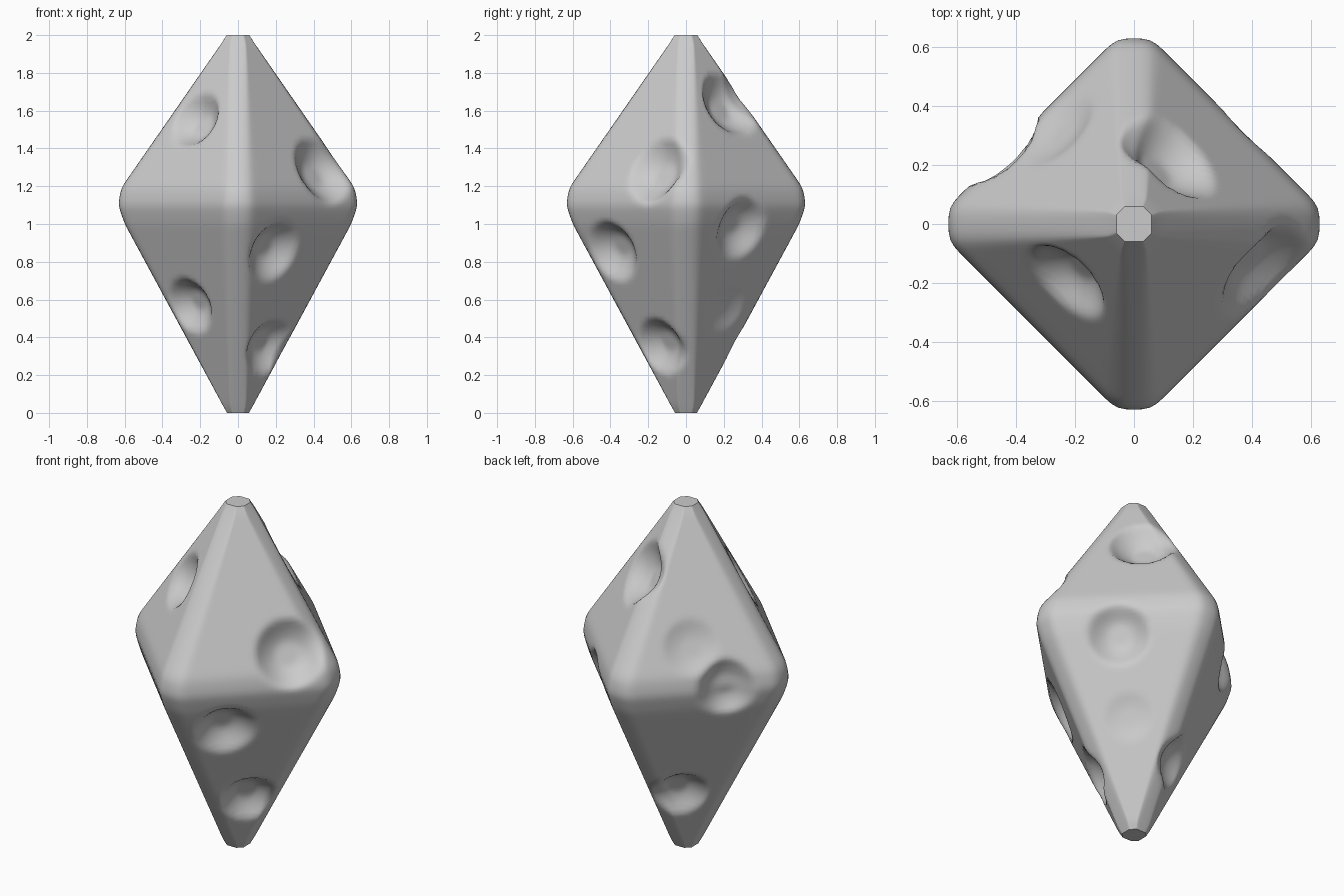
import bpy, bmesh
from mathutils import Vector

if "Cube" in bpy.data.objects:
    bpy.data.objects.remove(bpy.data.objects["Cube"])

# Outline of the boulder: (height, half width, corner half width)
PROFILE = [(0, .058, .03), (.03, .075, .04), (1.0, .60, .055), (1.1, .635, .06),
           (1.19, .62, .055), (1.96, .085, .04), (2.0, .06, .03)]
# Craters: centre, radius, depth, vertical lean of the surface there
CRATERS = [((.20, -.40, .85), .165, .08, -.6),
           ((.15, -.12, .36), .155, .07, -.6),
           ((-.25, -.16, .57), .15, .075, -.6),
           ((.45, -.16, 1.29), .185, .085, .75),
           ((-.21, -.18, 1.54), .155, .075, .75),
           ((.36, .30, .97), .165, .075, -.6),
           ((.12, .22, 1.63), .18, .085, .75),
           ((-.42, .23, 1.11), .155, .075, 0),
           ((-.10, .20, .40), .15, .07, -.6),
           ((-.24, .30, 1.32), .15, .025, .75),
           ((.22, .22, .55), .13, .015, -.6)]
SIDE_STEPS = 16


def ring(z, w, c):
    """Chamfered diamond cross-section, evenly subdivided."""
    corners = [(w, -c), (w, c), (c, w), (-c, w), (-w, c), (-w, -c), (-c, -w), (c, -w)]
    pts = []
    for i in range(8):
        a, b = Vector((*corners[i], z)), Vector((*corners[(i + 1) % 8], z))
        steps = SIDE_STEPS * 2 if i % 2 else 4
        pts += [a.lerp(b, k / steps) for k in range(steps)]
    return pts


# Stack of cross-sections
levels = []
for a, b in zip(PROFILE, PROFILE[1:]):
    n = max(2, round((b[0] - a[0]) / .02))
    levels += [[a[j] + (b[j] - a[j]) * k / n for j in range(3)] for k in range(n)]
levels.append(PROFILE[-1])

bm = bmesh.new()
rings = [[bm.verts.new(p) for p in ring(*lv)] for lv in levels]
for lo, hi in zip(rings, rings[1:]):
    n = len(lo)
    for i in range(n):
        j = (i + 1) % n
        bm.faces.new((lo[i], lo[j], hi[j], hi[i]))
bm.faces.new(rings[0][::-1])
bm.faces.new(rings[-1])

# Soften ridges, leaving the flat tips
body = [v for r in rings[1:-1] for v in r]
for _ in range(4):
    bmesh.ops.smooth_vert(bm, verts=body, factor=.5, use_axis_x=True, use_axis_y=True, use_axis_z=True)

# Press the craters into the surface
for centre, radius, depth, lean in CRATERS:
    c = Vector(centre)
    out = Vector((1 if c.x > 0 else -1, 1 if c.y > 0 else -1, lean)).normalized()
    for v in body:
        rel = v.co - c
        h = rel.dot(out)
        t = (rel - out * h).length / radius
        if t < 1 and h > -.2:
            v.co -= out * depth * min(1, 1.15 * (1 - t * t))
bmesh.ops.smooth_vert(bm, verts=body, factor=.5, use_axis_x=True, use_axis_y=True, use_axis_z=True)
bmesh.ops.recalc_face_normals(bm, faces=bm.faces)

mesh = bpy.data.meshes.new("cratered_rock")
bm.to_mesh(mesh)
bm.free()
rock = bpy.data.objects.new("cratered_rock", mesh)
bpy.context.collection.objects.link(rock)
bpy.context.view_layer.objects.active = rock
rock.select_set(True)
bpy.ops.object.shade_smooth_by_angle(angle=1.0)
